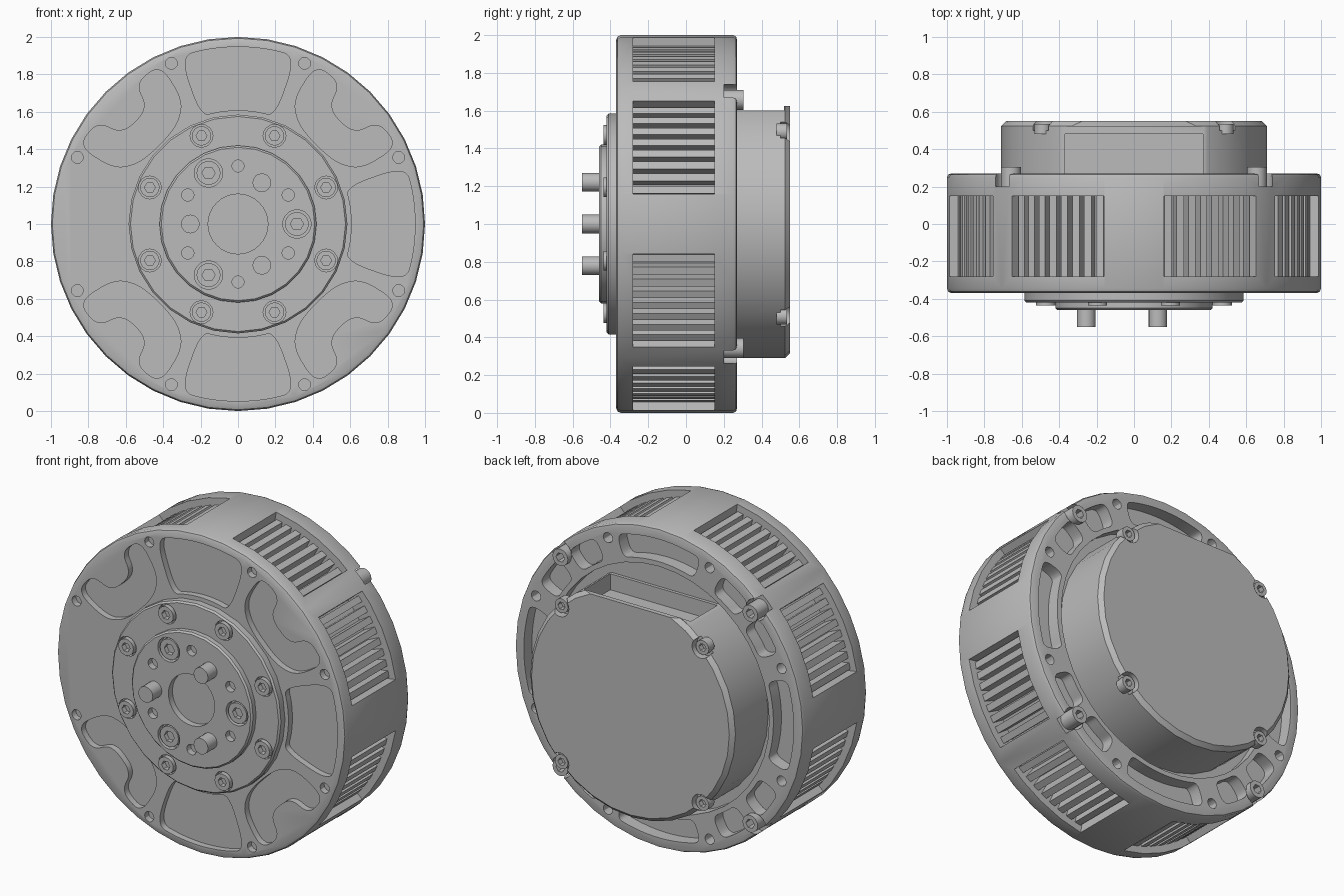
import bpy, bmesh
from math import sin, cos, radians, pi

if "Cube" in bpy.data.objects:
    bpy.data.objects.remove(bpy.data.objects["Cube"])

metal = bpy.data.materials.new("satin grey metal")
metal.use_nodes = True
GREY = (0.5, 0.5, 0.5, 1)
metal.diffuse_color = GREY
metal.node_tree.nodes["Principled BSDF"].inputs["Base Color"].default_value = GREY


def polar(r, deg):
    return r * cos(radians(deg)), r * sin(radians(deg))


def circle(r, n, centre=(0, 0)):
    return [(centre[0] + r * cos(2 * pi * i / n), centre[1] + r * sin(2 * pi * i / n))
            for i in range(n)]


def sector(r0, r1, a0, a1, steps=6):
    angles = [a0 + (a1 - a0) * i / steps for i in range(steps + 1)]
    return [polar(r1, a) for a in angles] + [polar(r0, a) for a in reversed(angles)]


def rounded(points, rounds=3):
    """Corner cutting turns a control outline into a soft one."""
    for _ in range(rounds):
        soft = []
        for p, q in zip(points, points[1:] + points[:1]):
            for t in (0.22, 0.78):
                soft.append((p[0] + (q[0] - p[0]) * t, p[1] + (q[1] - p[1]) * t))
        points = soft
    return points


def loft(sections):
    """Closed solid through outlines at successive y positions."""
    return sections


def prism(outline, y0, y1):
    return [(outline, y0), (outline, y1)]


def lathe(profile, n):
    return [(circle(r, n), y) for r, y in profile]


def build(name, solids):
    bm = bmesh.new()
    for sections in solids:
        rows = [[bm.verts.new((u, y, 1 + v)) for u, v in pts] for pts, y in sections]
        n = len(rows[0])
        for a, b in zip(rows, rows[1:]):
            for i in range(n):
                j = (i + 1) % n
                bm.faces.new((a[i], a[j], b[j], b[i]))
        bm.faces.new(rows[0])
        bm.faces.new(rows[-1])
    bmesh.ops.recalc_face_normals(bm, faces=bm.faces)
    mesh = bpy.data.meshes.new(name)
    bm.to_mesh(mesh)
    bm.free()
    mesh.materials.append(metal)
    obj = bpy.data.objects.new(name, mesh)
    bpy.context.collection.objects.link(obj)
    return obj


def carve(obj, solids):
    cutter = build("cutter", solids)
    cutter.hide_render = True
    mod = obj.modifiers.new("carve", 'BOOLEAN')
    mod.operation, mod.solver, mod.object = 'DIFFERENCE', 'EXACT', cutter
    graph = bpy.context.evaluated_depsgraph_get()
    mesh = bpy.data.meshes.new_from_object(obj.evaluated_get(graph))
    obj.modifiers.clear()
    obj.data = mesh
    bpy.data.objects.remove(cutter)


def socket_screws(name, centres, r, y_seat, y_top):
    """Cap screws with hexagonal sockets."""
    screws = build(name, [prism(circle(r, 16, c), y_seat, y_top) for c in centres])
    depth = 0.6 * (y_seat - y_top)
    lip = -0.02 if y_top < y_seat else 0.02
    carve(screws, [prism(circle(r * 0.55, 6, c), y_top + depth, y_top + lip) for c in centres])


EIGHTHS = [22.5 + 45 * i for i in range(8)]
DIAGONALS = [45 + 90 * i for i in range(4)]

# Housing drum
housing = build("housing", [lathe([(0.975, -0.37), (0.993, -0.362), (1, -0.345),
                                   (1, 0.25), (0.993, 0.265), (0.975, 0.27)], 40)])

# Side windows
windows = [s * a for s in (1, -1) for a in (25, 65, 115, 155)]
carve(housing, [prism(sector(0.87, 1.1, a - 15.8, a + 15.8), -0.28, 0.15) for a in windows])

# Front pockets, with a relief for the bolt on each diagonal
pockets = []
for a in range(-135, 180, 45):
    if a % 90 == 0:
        shape = sector(0.61, 0.95, a - 19, a + 19, 4)
    else:
        half = [(0.61, 12), (0.72, 21), (0.95, 19), (0.93, 9), (0.78, 7)]
        shape = [polar(r, a + d) for r, d in half] + [polar(r, a - d) for r, d in reversed(half)]
    pockets.append(prism(rounded(shape), -0.4, -0.33))
pockets += [prism(circle(0.032, 12, polar(0.93, a)), -0.4, -0.33) for a in EIGHTHS]
carve(housing, pockets)

# Back bore, pockets, bolt holes and corner notches
back = [prism(circle(0.765, 40), 0.2, 0.3)]
for a in range(0, 360, 90):
    back.append(prism(rounded(sector(0.795, 0.935, a - 18, a + 18)), 0.19, 0.3))
    for d in (35, 55):
        back.append(prism(rounded(sector(0.795, 0.935, a + d - 7, a + d + 7, 2)), 0.19, 0.3))
back += [prism(circle(0.032, 12, polar(0.92, a)), 0.2, 0.3) for a in EIGHTHS]
carve(housing, back)
carve(housing, [prism(circle(0.068, 16, polar(0.95, a)), 0.2, 0.3) for a in DIAGONALS])

# Cooling fins inside the windows
fins = []
for a in windows:
    for i in range(8):
        mid = a - 14 + 4 * i
        fins.append(prism(sector(0.86, 0.955, mid - 1.2, mid + 1.2, 1), -0.285, 0.155))
build("cooling_fins", fins)

# Rim screws on the back
socket_screws("rim_screws", [polar(0.93, a) for a in DIAGONALS], 0.053, 0.19, 0.305)

# Front flange ring
flange = build("front_flange", [lathe([(0.585, -0.34), (0.585, -0.41), (0.575, -0.42)], 28)])
ring_spots = [polar(0.51, a) for a in EIGHTHS]
carve(flange, [prism(circle(0.061, 16, c), -0.395, -0.45) for c in ring_spots])
socket_screws("flange_screws", ring_spots, 0.052, -0.38, -0.436)

# Output hub with bore and screw holes
hub = build("output_hub", [lathe([(0.42, -0.4), (0.42, -0.45), (0.41, -0.46)], 28)])
hub_spots = [polar(0.315, a) for a in (0, 120, 240)]
holes = [prism(circle(0.16, 32), -0.41, -0.5)]
holes += [prism(circle(0.076, 20, c), -0.42, -0.5) for c in hub_spots]
holes += [prism(circle(0.033, 12, polar(0.31, a)), -0.42, -0.5) for a in range(30, 360, 60)]
carve(hub, holes)
socket_screws("hub_screws", hub_spots, 0.064, -0.41, -0.455)

# Drive pins
build("drive_pins", [prism(circle(0.05, 16, polar(0.255, a)), -0.42, -0.55)
                     for a in (60, 180, 300)])

# Rear cover with a flat, open top and notched corners
cover = build("rear_cover", [lathe([(0.71, 0.15), (0.71, 0.525), (0.685, 0.55)], 32)])


def box(x, z0, z1, y0, y1):
    return prism([(-x, z0), (x, z0), (x, z1), (-x, z1)], y0, y1)


carve(cover, [box(0.8, 0.6, 0.9, 0.1, 0.52)])
carve(cover, [box(0.8, 0.625, 0.9, 0.5, 0.6)])
carve(cover, [box(0.37, 0.5, 0.8, 0.22, 0.48)])
cover_spots = [polar(0.69, a) for a in DIAGONALS]
carve(cover, [prism(circle(0.062, 16, c), 0.5, 0.6) for c in cover_spots])
socket_screws("cover_screws", cover_spots, 0.045, 0.48, 0.535)

# Soft shading with crisp edges
for obj in bpy.context.scene.objects:
    obj.select_set(obj.type == 'MESH')
bpy.context.view_layer.objects.active = housing
bpy.ops.object.shade_smooth_by_angle(angle=radians(30))
